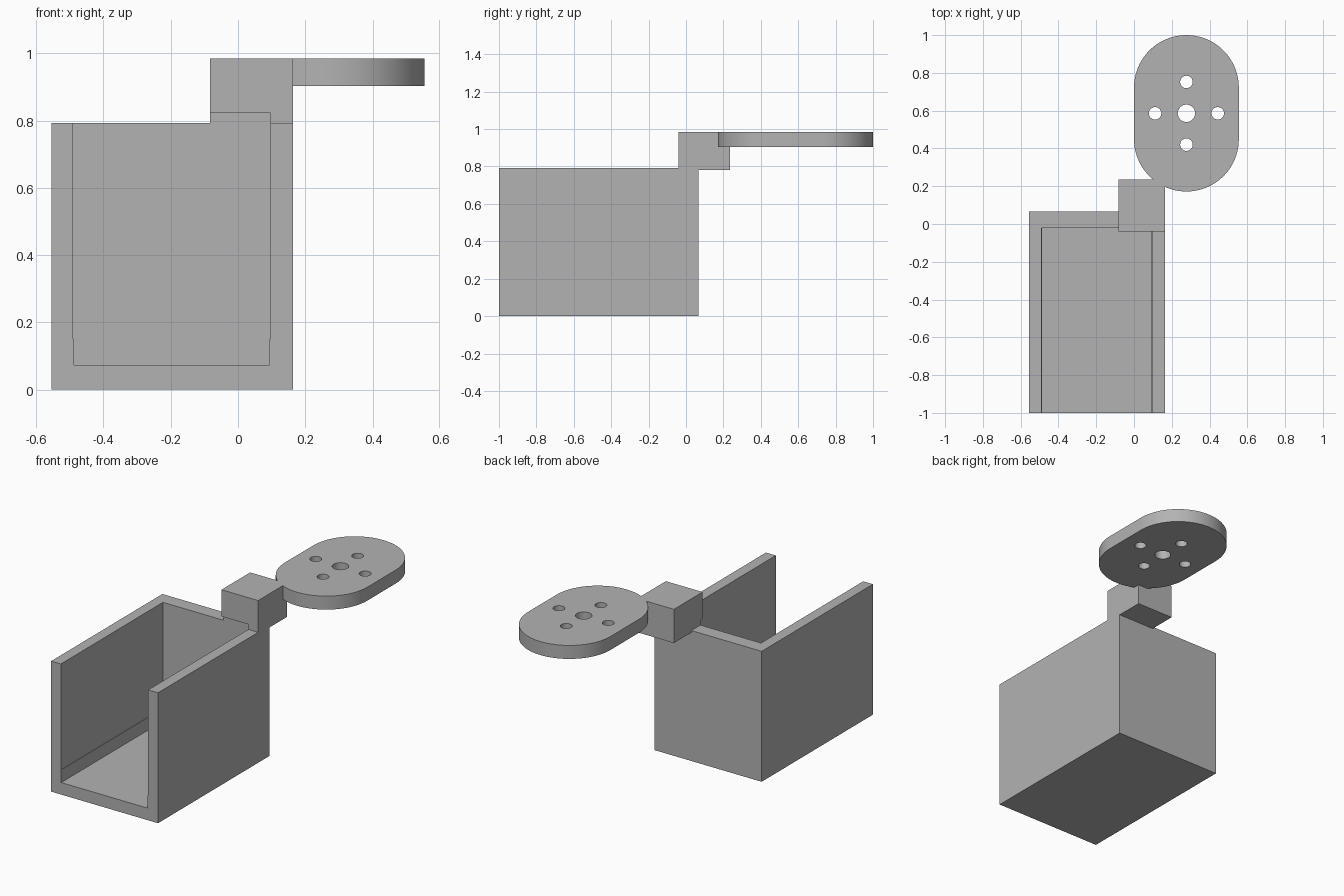
import bpy
import bmesh
from math import cos, sin, pi
from mathutils import Matrix, Vector

if "Cube" in bpy.data.objects:
    bpy.data.objects.remove(bpy.data.objects["Cube"], do_unlink=True)

grey = bpy.data.materials.new("plain_grey")
grey.use_nodes = True
colour = (0.45, 0.45, 0.45, 1)
grey.diffuse_color = colour
grey.node_tree.nodes["Principled BSDF"].inputs["Base Color"].default_value = colour


def make(name, bm):
    bmesh.ops.recalc_face_normals(bm, faces=bm.faces)
    mesh = bpy.data.meshes.new(name)
    bm.to_mesh(mesh)
    bm.free()
    mesh.materials.append(grey)
    ob = bpy.data.objects.new(name, mesh)
    bpy.context.collection.objects.link(ob)
    return ob


def prism(name, outline, offset):
    """Extrude a closed outline of 3D points along an offset."""
    bm = bmesh.new()
    face = bm.faces.new([bm.verts.new(p) for p in outline])
    out = bmesh.ops.extrude_face_region(bm, geom=[face])
    verts = [v for v in out["geom"] if isinstance(v, bmesh.types.BMVert)]
    bmesh.ops.translate(bm, verts=verts, vec=Vector(offset))
    return make(name, bm)


def box(name, lo, hi):
    (x0, y0, z0), (x1, y1, z1) = lo, hi
    outline = [(x0, y0, z0), (x1, y0, z0), (x1, y1, z0), (x0, y1, z0)]
    return prism(name, outline, (0, 0, z1 - z0))


def cylinder(name, x, y, z, radius, depth):
    bm = bmesh.new()
    bmesh.ops.create_cone(bm, cap_ends=True, segments=48, radius1=radius,
                          radius2=radius, depth=depth,
                          matrix=Matrix.Translation((x, y, z)))
    return make(name, bm)


def combine(target, other, operation):
    """Apply a boolean and discard the second part."""
    other.hide_render = True
    mod = target.modifiers.new("join", 'BOOLEAN')
    mod.operation = operation
    mod.solver = 'EXACT'
    mod.object = other
    bpy.context.view_layer.objects.active = target
    bpy.ops.object.modifier_apply(modifier=mod.name)
    bpy.data.objects.remove(other, do_unlink=True)


# Outer tray block and the connector above its back right corner
right, top = 0.163, 0.985
bracket = box("tray_bracket", (-0.555, -1, 0), (right, 0.067, 0.792))
combine(bracket, box("connector", (-0.083, -0.04, 0.78), (right, 0.235, top)), 'UNION')

# Rounded mounting plate
cx, cy, radius, half = 0.2775, 0.586, 0.2775, 0.1365
outline = []
for side in (0, 1):
    for i in range(41):
        a = pi * (side + i / 40)
        outline.append((cx + radius * cos(a), cy + (half, -half)[side] + radius * sin(a), 0.903))
combine(bracket, prism("plate", outline, (0, 0, top - 0.903)), 'UNION')

# Cavity, open to the front and top, slightly narrower near the floor
profile = [(-0.487, 0.073), (0.093, 0.073), (0.093, 0.15), (0.097, 0.15),
           (0.097, 0.823), (-0.49, 0.823), (-0.49, 0.15), (-0.487, 0.15)]
cavity = prism("cavity_cutter", [(x, -1.1, z) for x, z in profile], (0, 1.08, 0))
combine(bracket, cavity, 'DIFFERENCE')

# Centre hole and four screw holes
reach = 0.166
for dx, dy, r in ((0, 0, 0.046), (reach, 0, 0.033), (-reach, 0, 0.033),
                  (0, reach, 0.033), (0, -reach, 0.033)):
    combine(bracket, cylinder("hole_cutter", cx + dx, cy + dy, 0.94, r, 0.3), 'DIFFERENCE')

# Smooth the round walls, keep the corners sharp
bpy.ops.object.select_all(action='DESELECT')
bracket.select_set(True)
bpy.context.view_layer.objects.active = bracket
bpy.ops.object.shade_smooth_by_angle(angle=pi / 6)
